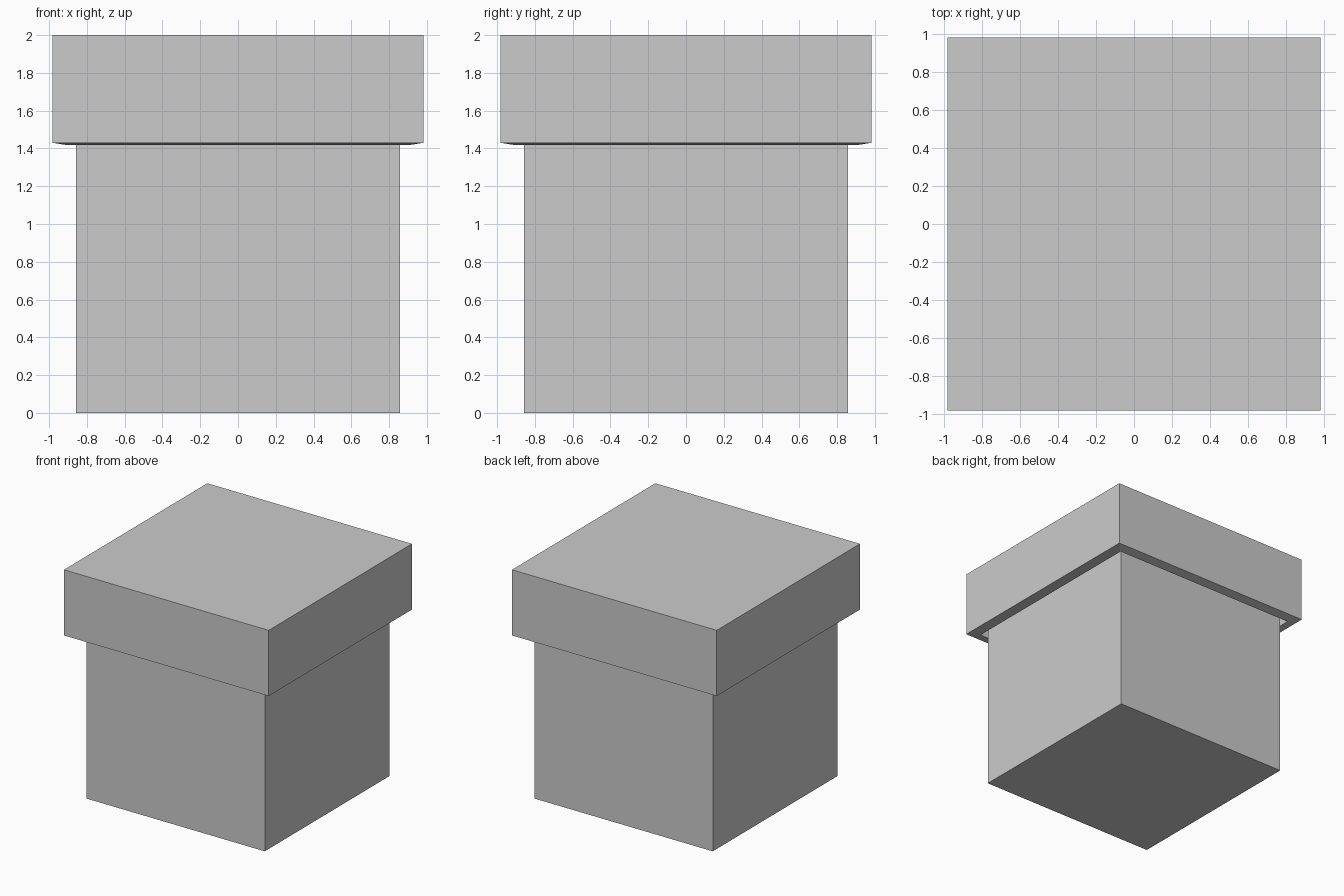
import bpy, bmesh

if "Cube" in bpy.data.objects:
    bpy.data.objects.remove(bpy.data.objects["Cube"])


def square_rings(name, rings):
    """Stack square rings of (half width, z), bridge them and cap both ends."""
    bm = bmesh.new()
    loops = []
    for h, z in rings:
        loops.append([bm.verts.new((sx * h, sy * h, z))
                      for sx, sy in ((-1, -1), (1, -1), (1, 1), (-1, 1))])
    for a, b in zip(loops, loops[1:]):
        for i in range(4):
            j = (i + 1) % 4
            bm.faces.new((a[i], a[j], b[j], b[i]))
    bm.faces.new(loops[0])
    bm.faces.new(loops[-1])
    bmesh.ops.recalc_face_normals(bm, faces=bm.faces)
    mesh = bpy.data.meshes.new(name)
    bm.to_mesh(mesh)
    bm.free()
    obj = bpy.data.objects.new(name, mesh)
    bpy.context.collection.objects.link(obj)
    return obj


# Box body, reaching up inside the lid
square_rings("box_body", [(0.857, 0.0), (0.857, 1.9)])

# Hollow lid: outer wall, slightly sloped rim, inner wall, ceiling
square_rings("lid", [(0.983, 2.0), (0.983, 1.43), (0.90, 1.417), (0.90, 1.917)])
